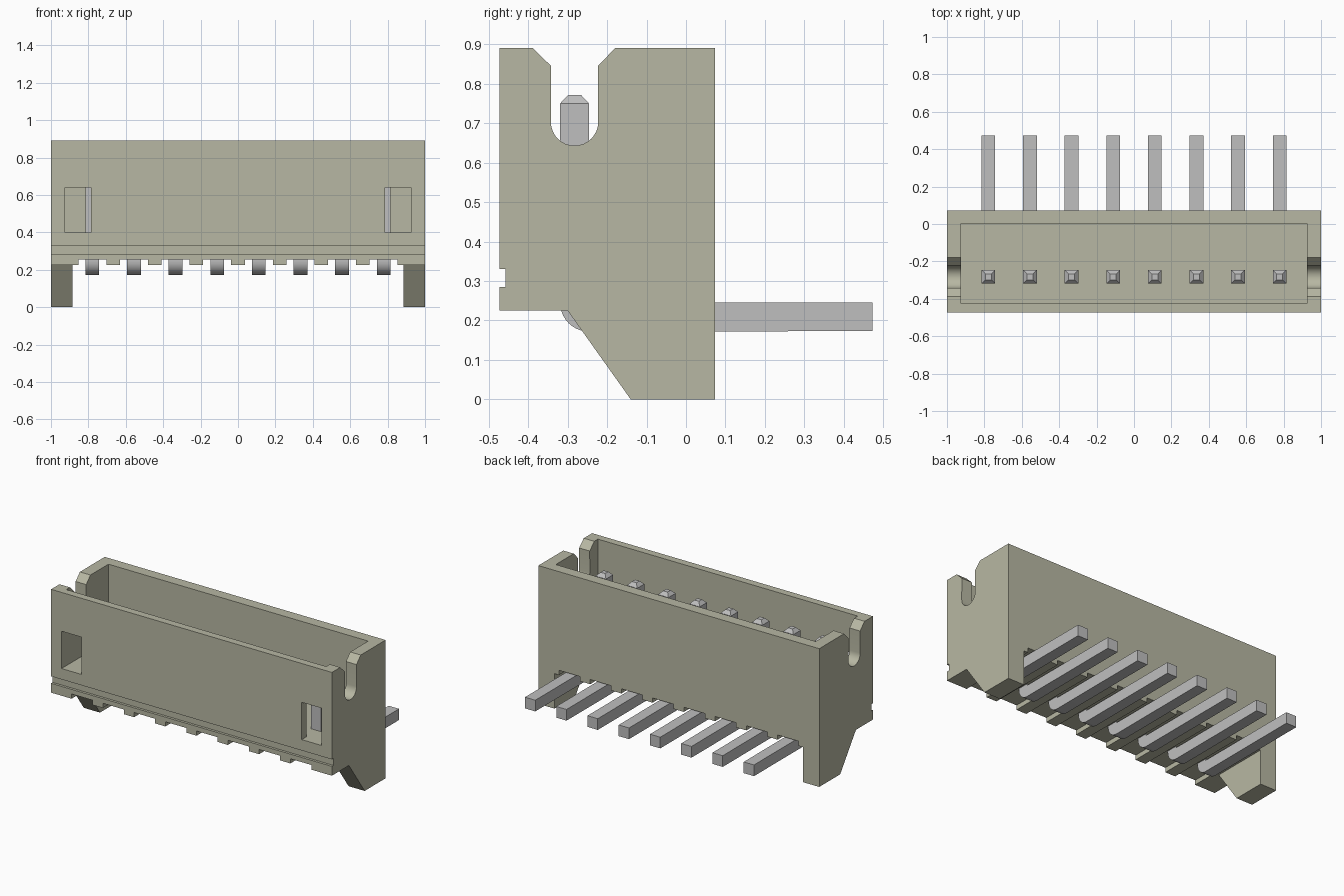
import bpy, bmesh, math

old = bpy.data.objects.get("Cube")
if old:
    bpy.data.objects.remove(old, do_unlink=True)


def material(name, rgb):
    m = bpy.data.materials.new(name)
    m.use_nodes = True
    m.diffuse_color = (*rgb, 1)
    m.node_tree.nodes["Principled BSDF"].inputs["Base Color"].default_value = (*rgb, 1)
    return m


beige = material("beige_plastic", (0.477, 0.477, 0.367))
grey = material("grey_metal", (0.522, 0.522, 0.522))


def prism(name, profile, x0, x1, mat):
    """Extrude a (y, z) profile along x."""
    bm = bmesh.new()
    face = bm.faces.new([bm.verts.new((x0, y, z)) for y, z in profile])
    ext = bmesh.ops.extrude_face_region(bm, geom=[face])["geom"]
    for v in ext:
        if isinstance(v, bmesh.types.BMVert):
            v.co.x = x1
    bmesh.ops.recalc_face_normals(bm, faces=bm.faces)
    mesh = bpy.data.meshes.new(name)
    bm.to_mesh(mesh)
    bm.free()
    mesh.materials.append(mat)
    ob = bpy.data.objects.new(name, mesh)
    bpy.context.collection.objects.link(ob)
    return ob


def box(name, x0, x1, y0, y1, z0, z1, mat=beige):
    return prism(name, [(y0, z0), (y1, z0), (y1, z1), (y0, z1)], x0, x1, mat)


def arc(cy, cz, r, a0, a1, n):
    angles = [math.radians(a0 + (a1 - a0) * i / n) for i in range(n + 1)]
    return [(cy + r * math.cos(a), cz + r * math.sin(a)) for a in angles]


def cut(target, cutter):
    """Subtract the cutter, bake the result and discard the cutter."""
    mod = target.modifiers.new("cut", 'BOOLEAN')
    mod.operation, mod.solver, mod.object = 'DIFFERENCE', 'EXACT', cutter
    cutter.hide_render = True
    deps = bpy.context.evaluated_depsgraph_get()
    deps.update()
    baked = bpy.data.meshes.new_from_object(target.evaluated_get(deps))
    target.modifiers.clear()
    target.data = baked
    bpy.data.objects.remove(cutter, do_unlink=True)


def smooth(ob):
    bpy.ops.object.select_all(action='DESELECT')
    ob.select_set(True)
    bpy.context.view_layer.objects.active = ob
    bpy.ops.object.shade_smooth_by_angle(angle=math.radians(30))


FRONT, BACK, BASE, TOP = -0.473, 0.073, 0.225, 0.89
PITCH, PIN_Y, HALF = 0.2225, -0.2825, 0.0365
pin_xs = [(i - 3.5) * PITCH for i in range(8)]

# Housing shell with open cavity
housing = box("housing", -1, 1, FRONT, BACK, BASE, TOP)
cut(housing, box("cavity_cutter", -0.925, 0.925, -0.425, 0.003, 0.40, 1))

# Groove along the front
cut(housing, box("groove_cutter", -1.1, 1.1, -0.6, -0.457, 0.285, 0.33))

# Rounded, chamfered slots in the end walls, and front windows
slot = [(-0.388, TOP), (-0.342, 0.845)] + arc(PIN_Y, 0.703, 0.06, 180, 360, 16)
slot += [(-0.223, 0.845), (-0.18, TOP), (-0.18, 1), (-0.388, 1)]
for s in (-1, 1):
    cut(housing, prism("slot_cutter", slot, s * 0.92, s * 1.1, beige))
    cut(housing, box("window_cutter", s * 0.785, s * 0.925, -0.6, -0.42, 0.40, 0.64))

# Shallow channels under the housing, one per pin
for x in pin_xs:
    cut(housing, box("channel_cutter", x - 0.075, x + 0.075, -0.6, 0.2, 0.1, 0.255))
smooth(housing)

# Sloped mounting legs
leg = [(BACK, 0), (-0.14, 0), (-0.30, BASE), (BACK, BASE)]
for s, side in ((1, "left"), (-1, "right")):
    prism(side + "_leg", leg, s * 0.885, s, beige)

# Bent pins with tapered tips
low, high = 0.173, 0.245
y0, y1 = PIN_Y - HALF, PIN_Y + HALF
pin = arc(y1, high, 2 * HALF, 180, 270, 10)
pin += [(0.473, low), (0.473, high), (y1, high), (y1, 0.75),
        (PIN_Y + 0.016, 0.772), (PIN_Y - 0.016, 0.772), (y0, 0.75)]
for i, x in enumerate(pin_xs):
    ob = prism("pin_%d" % (i + 1), pin, -HALF, HALF, grey)
    for v in ob.data.vertices:
        if v.co.z > 0.76:
            v.co.x *= 0.016 / HALF
    # Split the sides so the tapered tip stays flat
    bm = bmesh.new()
    bm.from_mesh(ob.data)
    for z in (0.75, high):
        bmesh.ops.bisect_plane(bm, geom=bm.verts[:] + bm.edges[:] + bm.faces[:],
                               plane_co=(0, 0, z), plane_no=(0, 0, 1))
    for v in bm.verts:
        if abs(v.co.z - 0.75) < 0.001:
            v.co.x = math.copysign(HALF, v.co.x)
    bm.to_mesh(ob.data)
    bm.free()
    ob.location.x = x
    smooth(ob)
